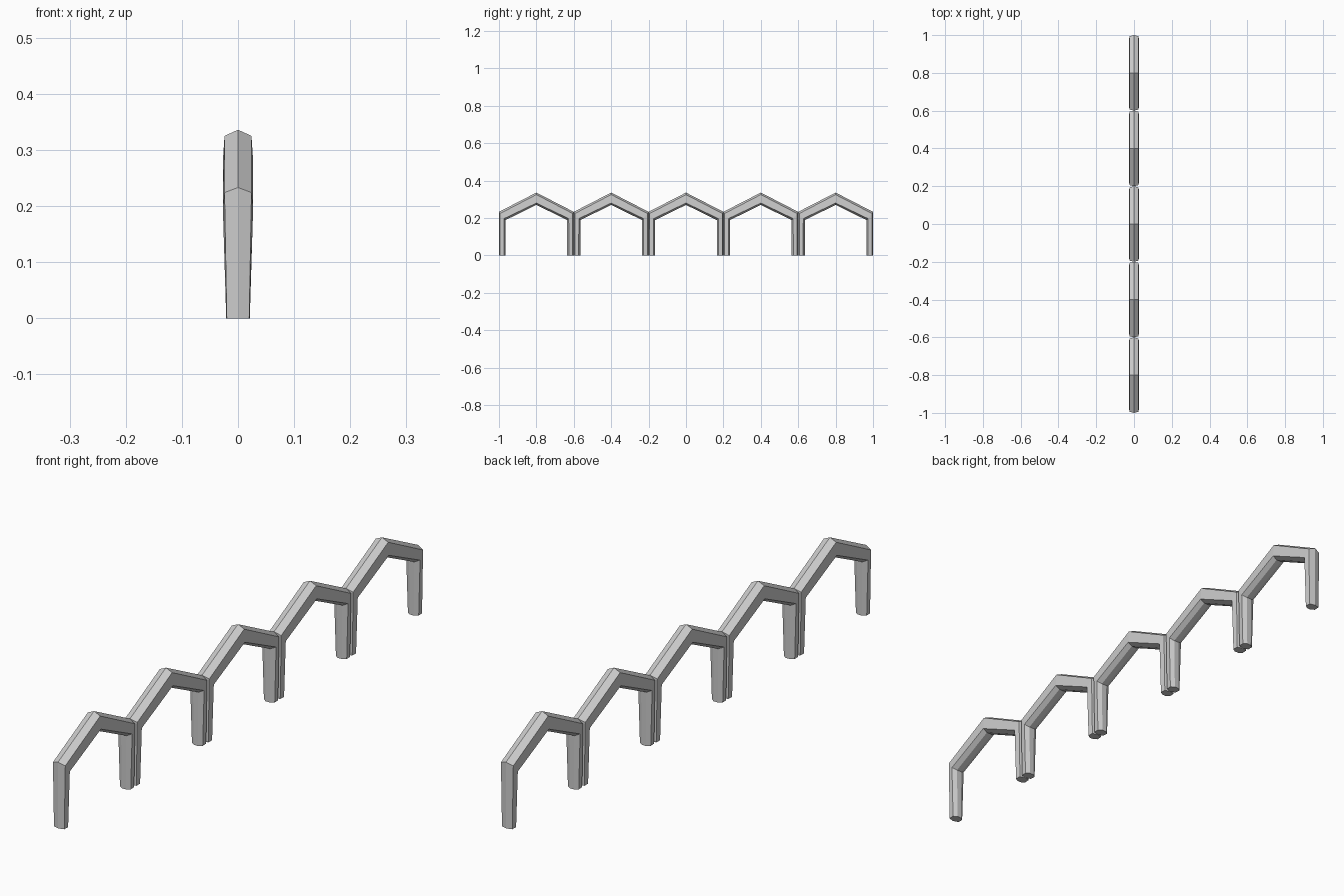
import bpy

if "Cube" in bpy.data.objects:
    bpy.data.objects.remove(bpy.data.objects["Cube"])

# Stations along half of one arch: (outer ridge, outer shoulder, inner shoulder, inner edge)
# Each point is (half width x, y, z), with y measured from the arch centre
foot = [(0, .2, 0), (.020, .194, 0), (.021, .174, 0), (.008, .165, 0)]
eave = [(0, .2, .233), (.024, .194, .224), (.027, .173, .197), (.010, .165, .189)]
apex = [(0, 0, .336), (.024, 0, .325), (.027, 0, .28), (.010, 0, .27)]


def ring(station, side):
    """Full closed cross-section from a half section."""
    half = [(x, y * side, z) for x, y, z in station]
    return half + [(-x, y, z) for x, y, z in reversed(half[1:])]


def arch_mesh():
    rings = [ring(foot, -1), ring(eave, -1), ring(apex, 1), ring(eave, 1), ring(foot, 1)]
    n = len(rings[0])
    verts = [v for r in rings for v in r]
    faces = []
    for i in range(len(rings) - 1):
        for j in range(n):
            k = (j + 1) % n
            faces.append((i * n + j, i * n + k, (i + 1) * n + k, (i + 1) * n + j))
    last = (len(rings) - 1) * n
    faces.append(tuple(reversed(range(n))))
    faces.append(tuple(range(last, last + n)))
    mesh = bpy.data.meshes.new("arch")
    mesh.from_pydata(verts, [], faces)
    # Consistent outward normals
    import bmesh
    bm = bmesh.new()
    bm.from_mesh(mesh)
    bmesh.ops.recalc_face_normals(bm, faces=bm.faces)
    bm.to_mesh(mesh)
    bm.free()
    return mesh


# Row of five arches standing side by side
mesh = arch_mesh()
for i in range(5):
    arch = bpy.data.objects.new(f"arch_{i + 1}", mesh)
    arch.location.y = -0.8 + 0.4 * i
    bpy.context.collection.objects.link(arch)
